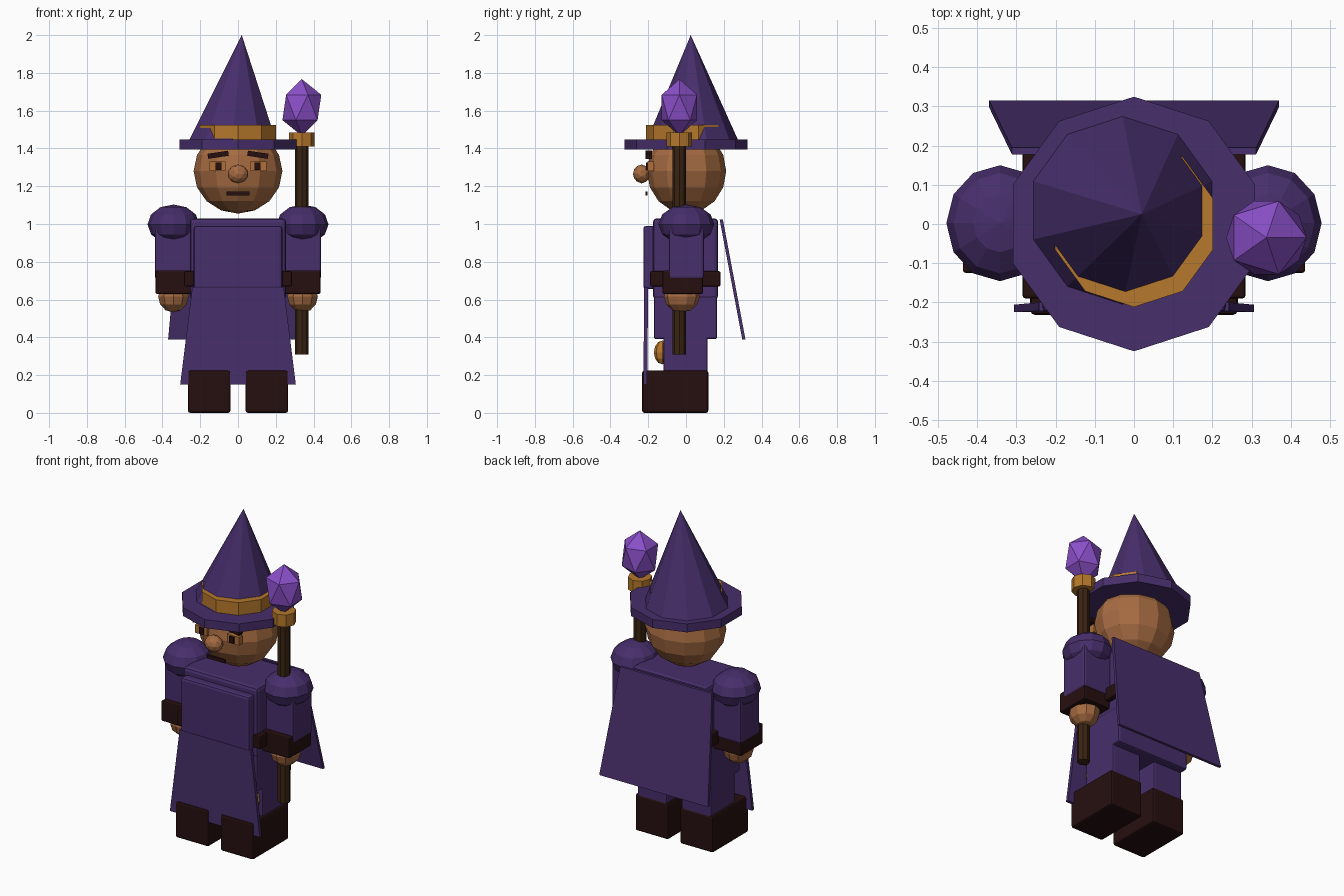
import bpy, bmesh, math
from mathutils import Matrix, Vector

if "Cube" in bpy.data.objects:
    bpy.data.objects.remove(bpy.data.objects["Cube"])


def srgb(name, r, g, b):
    m = bpy.data.materials.new(name)
    lin = [((c / 255 + 0.055) / 1.055) ** 2.4 if c > 10 else c / 255 / 12.92 for c in (r, g, b)]
    m.diffuse_color = (*lin, 1)
    m.use_nodes = True
    m.node_tree.nodes["Principled BSDF"].inputs["Base Color"].default_value = m.diffuse_color
    return m


PURPLE = srgb("robe purple", 71, 46, 107)
LEATHER = srgb("dark leather", 38, 15, 15)
SKIN = srgb("skin", 166, 107, 66)
GOLD = srgb("gold trim", 181, 120, 44)
WOOD = srgb("staff wood", 58, 36, 18)
CRYSTAL = srgb("crystal violet", 138, 79, 200)
EYE = srgb("eye amber", 176, 112, 58)


def finish(name, bm, mat, bevel=0):
    bmesh.ops.recalc_face_normals(bm, faces=bm.faces)
    me = bpy.data.meshes.new(name)
    bm.to_mesh(me)
    bm.free()
    me.materials.append(mat)
    ob = bpy.data.objects.new(name, me)
    bpy.context.collection.objects.link(ob)
    if bevel:
        mod = ob.modifiers.new("soft edges", 'BEVEL')
        mod.width, mod.segments = bevel, 2
    return ob


def box(name, x, y, z, mat, bevel=0, roll=0):
    """Box from (min, max) ranges, optionally rolled about the y axis."""
    bm = bmesh.new()
    size = [r[1] - r[0] for r in (x, y, z)]
    mid = [(r[0] + r[1]) / 2 for r in (x, y, z)]
    bmesh.ops.create_cube(bm, size=1, matrix=Matrix.Translation(mid)
                          @ Matrix.Rotation(roll, 4, 'Y') @ Matrix.Diagonal((*size, 1)))
    return finish(name, bm, mat, bevel)


def ball(name, c, r, mat, seg, rings):
    bm = bmesh.new()
    bmesh.ops.create_uvsphere(bm, u_segments=seg, v_segments=rings, radius=1,
                              matrix=Matrix.Translation(c) @ Matrix.Diagonal((*r, 1)))
    return finish(name, bm, mat)


def gem(name, c, r, mat, sub, turn=None):
    bm = bmesh.new()
    bmesh.ops.create_icosphere(bm, subdivisions=sub, radius=1)
    if turn:
        bmesh.ops.transform(bm, matrix=turn, verts=bm.verts)
    bmesh.ops.transform(bm, matrix=Matrix.Translation(c) @ Matrix.Diagonal((*r, 1)), verts=bm.verts)
    return finish(name, bm, mat)


def loft(name, lower, upper, mat):
    """Join two equal rings of points and cap both ends."""
    bm = bmesh.new()
    a = [bm.verts.new(p) for p in lower]
    b = [bm.verts.new(p) for p in upper]
    n = len(a)
    for i in range(n):
        j = (i + 1) % n
        bm.faces.new((a[i], a[j], b[j], b[i]))
    bm.faces.new(a[::-1])
    bm.faces.new(b)
    return finish(name, bm, mat)


def ring(n, r, c):
    return [(c[0] + r * math.sin(2 * math.pi * i / n),
             c[1] + r * math.cos(2 * math.pi * i / n), c[2]) for i in range(n)]


def prism(name, n, r, x, y, z0, z1, mat):
    return loft(name, ring(n, r, (x, y, z0)), ring(n, r, (x, y, z1)), mat)


def slab_ring(half_x, y0, y1, z):
    return [(-half_x, y0, z), (half_x, y0, z), (half_x, y1, z), (-half_x, y1, z)]


# Hat: brim, band and leaning cone
prism("hat_brim", 10, 0.325, 0, 0, 1.395, 1.447, PURPLE)
prism("hat_band", 10, 0.212, 0, 0, 1.44, 1.525, GOLD)
bm = bmesh.new()
base = [bm.verts.new(p) for p in ring(10, 0.245, (-0.03, 0.035, 1.435))]
tip = bm.verts.new((0.02, 0.025, 2.0))
for i in range(10):
    bm.faces.new((base[i], base[(i + 1) % 10], tip))
bm.faces.new(base[::-1])
finish("hat_cone", bm, PURPLE)

# Head and face
ball("head", (0, 0.003, 1.28), (0.235, 0.21, 0.225), SKIN, 12, 8)
gem("nose", (0, -0.235, 1.265), (0.056, 0.046, 0.05), SKIN, 2, Matrix.Rotation(math.pi / 2, 4, 'X'))
box("mouth", (-0.062, 0.062), (-0.214, -0.204), (1.15, 1.172), LEATHER)
for s, side in ((-1, "left"), (1, "right")):
    def span(a, b):
        return tuple(sorted((s * a, s * b)))
    box(side + "_eye", span(0.067, 0.15), (-0.204, -0.17), (1.28, 1.33), EYE)
    box(side + "_pupil", span(0.088, 0.118), (-0.212, -0.203), (1.285, 1.325), LEATHER)
    box(side + "_eyebrow", span(0.05, 0.16), (-0.215, -0.18), (1.353, 1.38), LEATHER, 0, s * 0.15)

    # Arm: shoulder, sleeve, cuff, hand
    ball(side + "_shoulder", (s * 0.342, 0.002, 0.998), (0.137, 0.148, 0.105), PURPLE, 12, 6)
    box(side + "_sleeve", span(0.245, 0.44), (-0.09, 0.095), (0.71, 1.0), PURPLE, 0.012)
    box(side + "_cuff", span(0.235, 0.437), (-0.125, 0.09), (0.63, 0.755), LEATHER, 0.008)
    ball(side + "_hand", (s * 0.342, -0.022, 0.615), (0.085, 0.095, 0.083), SKIN, 10, 6)

    # Leg and boot
    box(side + "_leg", span(0.05, 0.25), (-0.12, 0.115), (0.18, 0.42), PURPLE, 0.01)
    box(side + "_boot", span(0.04, 0.265), (-0.232, 0.118), (0, 0.225), LEATHER, 0.012)

# Body
box("torso", (-0.255, 0.255), (-0.175, 0.17), (0.6, 1.03), PURPLE, 0.02)
box("hips", (-0.25, 0.25), (-0.17, 0.165), (0.39, 0.64), PURPLE, 0.012)
box("belt", (-0.285, 0.285), (-0.19, 0.183), (0.67, 0.75), LEATHER, 0.008)
box("chest_panel", (-0.235, 0.235), (-0.226, -0.165), (0.655, 0.99), PURPLE, 0.015)
loft("skirt_panel", slab_ring(0.306, -0.225, -0.206, 0.15),
     slab_ring(0.242, -0.222, -0.2, 0.665), PURPLE)
loft("cape", slab_ring(0.37, 0.298, 0.315, 0.388),
     slab_ring(0.312, 0.178, 0.195, 1.025), PURPLE)
ball("hip_pouch", (0.19, -0.125, 0.32), (0.045, 0.045, 0.063), GOLD, 8, 6)

# Staff
prism("staff_shaft", 8, 0.036, 0.338, -0.035, 0.31, 1.45, WOOD)
prism("staff_collar", 8, 0.068, 0.338, -0.035, 1.41, 1.485, GOLD)
gem("staff_crystal", (0.338, -0.035, 1.617), (0.115, 0.11, 0.15), CRYSTAL, 1)
